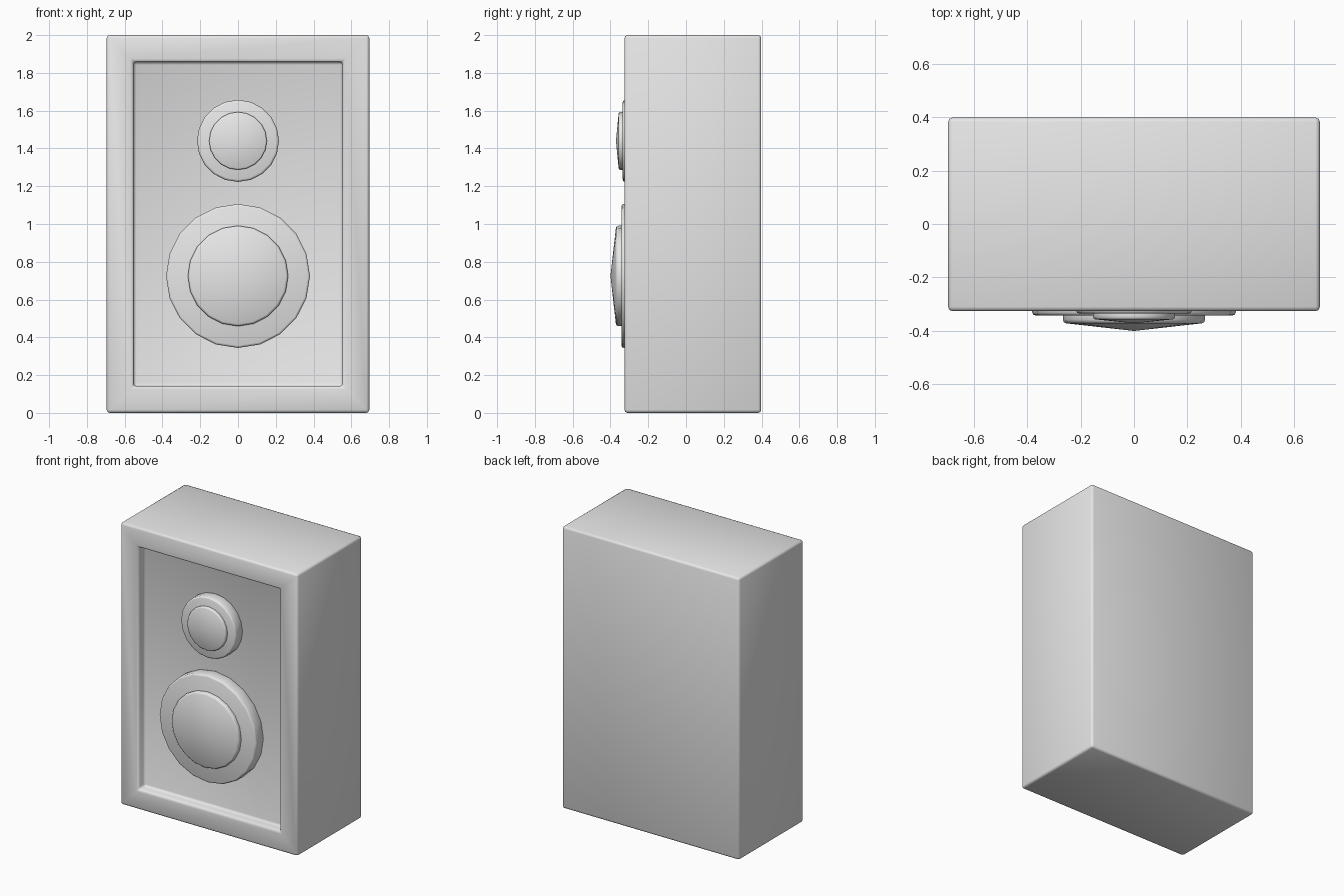
import bpy
import bmesh
from math import sin, cos, tau

cube = bpy.data.objects.get("Cube")
if cube:
    bpy.data.objects.remove(cube, do_unlink=True)

grey = bpy.data.materials.new("light grey")
grey.use_nodes = True
grey.diffuse_color = (0.8, 0.8, 0.8, 1)
grey.node_tree.nodes["Principled BSDF"].inputs["Base Color"].default_value = (0.8, 0.8, 0.8, 1)


def add_object(name, bm):
    """Turn a bmesh into a smooth shaded grey object."""
    bmesh.ops.recalc_face_normals(bm, faces=bm.faces)
    for face in bm.faces:
        face.smooth = True
    mesh = bpy.data.meshes.new(name)
    bm.to_mesh(mesh)
    bm.free()
    mesh.materials.append(grey)
    obj = bpy.data.objects.new(name, mesh)
    bpy.context.collection.objects.link(obj)
    return obj


def add_bevel(obj, width):
    mod = obj.modifiers.new("Bevel", "BEVEL")
    mod.width = width
    mod.segments = 2
    mod.limit_method = "ANGLE"


def add_disc(name, radius, z, back, front, tip, bevel):
    """Round disc facing -y, with its front rising to a central tip."""
    sides = 20
    bm = bmesh.new()
    rings = []
    for y in (back, front):
        rings.append([bm.verts.new((radius * sin(tau * i / sides), y,
                                    z + radius * cos(tau * i / sides)))
                      for i in range(sides)])
    centre = bm.verts.new((0, tip, z))
    bm.faces.new(rings[0])
    for i in range(sides):
        j = (i + 1) % sides
        bm.faces.new((rings[0][i], rings[0][j], rings[1][j], rings[1][i]))
        bm.faces.new((rings[1][i], rings[1][j], centre))
    add_bevel(add_object(name, bm), bevel)


# Cabinet with a recessed front panel
bm = bmesh.new()
bmesh.ops.create_cube(bm, size=1)
for v in bm.verts:
    v.co = (v.co.x * 1.39, v.co.y * 0.724 + 0.036, v.co.z * 2 + 1)
bm.normal_update()
front = min(bm.faces, key=lambda f: f.calc_center_median().y)
bmesh.ops.inset_region(bm, faces=[front], thickness=0.2)
panel = bmesh.ops.extrude_face_region(bm, geom=[front])
bmesh.ops.translate(bm, vec=(0, 0.07, 0),
                    verts=[g for g in panel["geom"] if isinstance(g, bmesh.types.BMVert)])
if front.is_valid:
    bmesh.ops.delete(bm, geom=[front], context="FACES_ONLY")
add_bevel(add_object("cabinet", bm), 0.016)

# Tweeter and woofer, each a flat ring with a shallow dome
add_disc("tweeter_ring", 0.217, 1.44, -0.25, -0.335, -0.335, 0.012)
add_disc("tweeter_dome", 0.153, 1.44, -0.32, -0.356, -0.371, 0.008)
add_disc("woofer_ring", 0.381, 0.725, -0.25, -0.342, -0.342, 0.012)
add_disc("woofer_dome", 0.266, 0.725, -0.32, -0.37, -0.4, 0.012)
